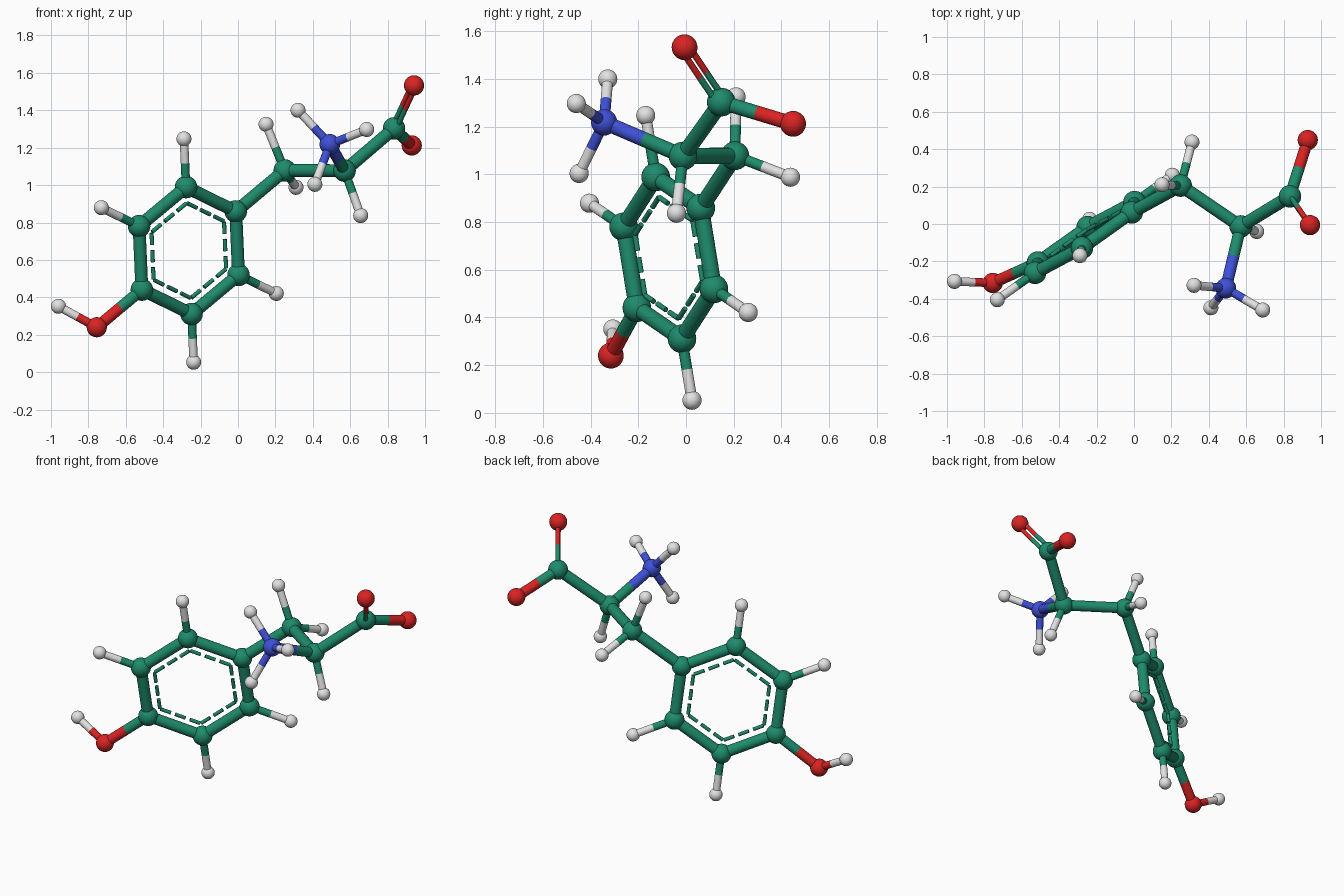
import bpy
import math
from mathutils import Vector

if "Cube" in bpy.data.objects:
    bpy.data.objects.remove(bpy.data.objects["Cube"], do_unlink=True)


def make_material(name, rgb):
    mat = bpy.data.materials.new(name)
    mat.use_nodes = True
    color = (*rgb, 1.0)
    mat.diffuse_color = color
    node = next(n for n in mat.node_tree.nodes if n.type == 'BSDF_PRINCIPLED')
    node.inputs["Base Color"].default_value = color
    node.inputs["Roughness"].default_value = 0.6
    return mat


# Ball radius and material for each kind of atom
RADIUS = {"carbon": 0.06, "oxygen": 0.054, "nitrogen": 0.055, "hydrogen": 0.04}
MATERIAL = {
    "carbon": make_material("green", (0.013, 0.26, 0.15)),
    "oxygen": make_material("red", (0.70, 0.017, 0.017)),
    "nitrogen": make_material("blue", (0.05, 0.08, 0.68)),
    "hydrogen": make_material("pale_grey", (0.76, 0.76, 0.76)),
}
STICK = 0.57  # stick radius relative to the smaller ball

atoms = {}


def finish(obj, name, kind):
    obj.name = name
    obj.data.materials.append(MATERIAL[kind])
    bpy.ops.object.shade_smooth_by_angle(angle=math.radians(40))


def ball(name, kind, position):
    atoms[name] = (kind, Vector(position))
    bpy.ops.mesh.primitive_uv_sphere_add(
        segments=32, ring_count=16, radius=RADIUS[kind], location=position)
    finish(bpy.context.object, name, kind)


def rod(name, kind, start, end, radius):
    axis = end - start
    bpy.ops.mesh.primitive_cylinder_add(
        vertices=20, radius=radius, depth=axis.length, location=(start + end) / 2,
        rotation=axis.to_track_quat('Z', 'Y').to_euler())
    finish(bpy.context.object, name, kind)


def bond(a, b, thin=1.0, shift=Vector()):
    """Join two balls with a stick whose halves take the ball colours."""
    (kind_a, pa), (kind_b, pb) = atoms[a], atoms[b]
    radius = STICK * thin * min(RADIUS[kind_a], RADIUS[kind_b])
    middle = (pa + pb) / 2 + shift
    rod(f"{a}_to_{b}_near", kind_a, pa + shift, middle, radius)
    rod(f"{a}_to_{b}_far", kind_b, middle, pb + shift, radius)


# Six-sided ring: centre and two in-plane axes
centre = Vector((-0.263, -0.072, 0.65))
axis_u = Vector((0.251, 0.134, 0.209))
axis_v = Vector((-0.162, -0.141, 0.271))


def ring_point(i, scale=1.0):
    t = math.radians(60 * i)
    return centre + scale * (math.cos(t) * axis_u + math.sin(t) * axis_v)


for i in range(6):
    ball(f"ring_carbon_{i}", "carbon", ring_point(i))
for i in range(6):
    bond(f"ring_carbon_{i}", f"ring_carbon_{(i + 1) % 6}")
    # Hydrogens on every corner except the two that carry branches
    if i % 3:
        ball(f"ring_hydrogen_{i}", "hydrogen", ring_point(i, 1.76))
        bond(f"ring_carbon_{i}", f"ring_hydrogen_{i}")
    # Three inner dashes along each side
    p, q = ring_point(i, 0.75), ring_point(i + 1, 0.75)
    for k in range(3):
        mid = 0.14 + 0.36 * k
        rod(f"ring_dash_{i}_{k}", "carbon",
            p.lerp(q, mid - 0.125), p.lerp(q, mid + 0.125), 0.011)

# Branches: name, kind, position, ball it is joined to
branches = [
    ("hydroxyl_oxygen", "oxygen", (-0.755, -0.315, 0.24), "ring_carbon_3"),
    ("hydroxyl_hydrogen", "hydrogen", (-0.96, -0.307, 0.352), "hydroxyl_oxygen"),
    ("link_carbon", "carbon", (0.25, 0.205, 1.078), "ring_carbon_0"),
    ("link_hydrogen_upper", "hydrogen", (0.15, 0.21, 1.325), "link_carbon"),
    ("link_hydrogen_back", "hydrogen", (0.31, 0.438, 0.988), "link_carbon"),
    ("centre_carbon", "carbon", (0.57, -0.013, 1.077), "link_carbon"),
    ("centre_hydrogen", "hydrogen", (0.656, -0.04, 0.837), "centre_carbon"),
    ("nitrogen", "nitrogen", (0.491, -0.343, 1.218), "centre_carbon"),
    ("amine_hydrogen_upper", "hydrogen", (0.321, -0.328, 1.4), "nitrogen"),
    ("amine_hydrogen_left", "hydrogen", (0.688, -0.46, 1.297), "nitrogen"),
    ("amine_hydrogen_lower", "hydrogen", (0.411, -0.448, 1.004), "nitrogen"),
    ("acid_carbon", "carbon", (0.834, 0.148, 1.303), "centre_carbon"),
    ("acid_oxygen_back", "oxygen", (0.929, 0.449, 1.212), "acid_carbon"),
]
for name, kind, position, parent in branches:
    ball(name, kind, position)
    bond(parent, name)

# Double stick to the upper oxygen
ball("acid_oxygen_upper", "oxygen", (0.941, -0.006, 1.533))
side = Vector((-0.38, 0.68, 0.62)).normalized()
for sign in (-1, 1):
    bond("acid_carbon", "acid_oxygen_upper", 0.45, side * 0.019 * sign)
